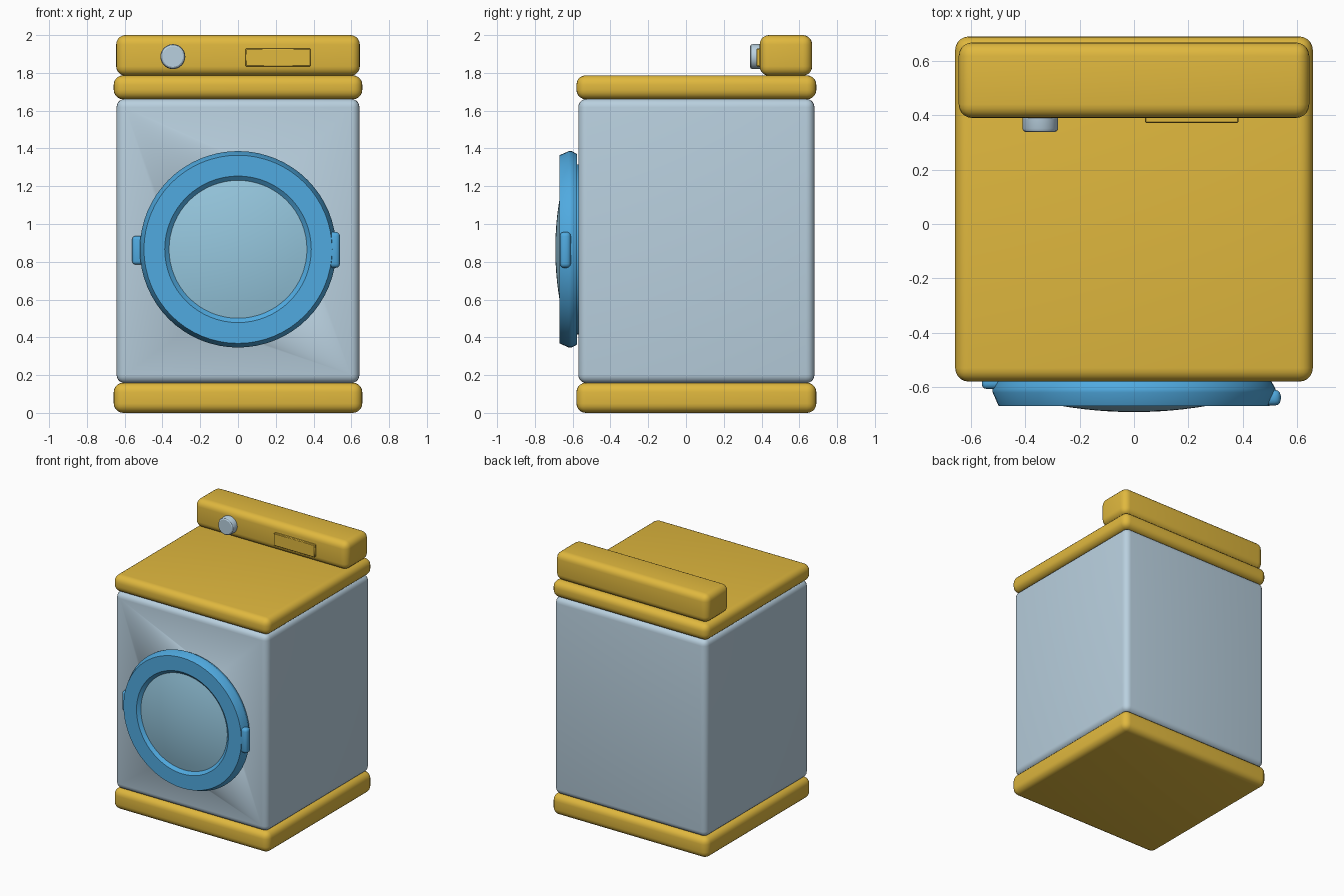
import bpy, bmesh, math
from mathutils import Matrix, Vector

cube = bpy.data.objects.get("Cube")
if cube:
    bpy.data.objects.remove(cube, do_unlink=True)


def material(name, rgb):
    mat = bpy.data.materials.new(name)
    mat.use_nodes = True
    # sRGB bytes to linear values
    color = [((c / 255 + 0.055) / 1.055) ** 2.4 for c in rgb] + [1.0]
    mat.diffuse_color = color
    mat.node_tree.nodes["Principled BSDF"].inputs["Base Color"].default_value = color
    return mat


YELLOW = material("mustard yellow", (224, 184, 62))
PALE = material("pale blue grey", (185, 208, 223))
BLUE = material("bright blue", (80, 170, 224))
GLASS = material("glass blue", (150, 199, 222))


def finish(bm, name, mat, angle=40):
    bmesh.ops.recalc_face_normals(bm, faces=bm.faces)
    mesh = bpy.data.meshes.new(name)
    bm.to_mesh(mesh)
    bm.free()
    obj = bpy.data.objects.new(name, mesh)
    bpy.context.collection.objects.link(obj)
    mesh.materials.append(mat)
    bpy.ops.object.select_all(action="DESELECT")
    obj.select_set(True)
    bpy.context.view_layer.objects.active = obj
    if angle:
        bpy.ops.object.shade_smooth_by_angle(angle=math.radians(angle))
    else:
        bpy.ops.object.shade_smooth()
    return obj


def box_mesh(low, high, radius, segments=5):
    low, high = Vector(low), Vector(high)
    bm = bmesh.new()
    place = Matrix.Translation((low + high) / 2) @ Matrix.Diagonal((*(high - low), 1))
    bmesh.ops.create_cube(bm, size=1, matrix=place)
    bmesh.ops.bevel(bm, geom=bm.edges[:], offset=radius, segments=segments,
                    profile=0.5, affect="EDGES")
    return bm


def rounded_box(name, mat, low, high, radius, segments=5):
    return finish(box_mesh(low, high, radius, segments), name, mat)


def lathe(name, mat, profile, x, z, steps=64, closed=False):
    """Turn (radius, y) points around an axis along y."""
    bm = bmesh.new()
    verts = [bm.verts.new((x + r, y, z)) for r, y in profile]
    edges = [bm.edges.new(pair) for pair in zip(verts, verts[1:])]
    if closed:
        edges.append(bm.edges.new((verts[-1], verts[0])))
    bmesh.ops.spin(bm, geom=verts + edges, cent=(x, 0, z), axis=(0, 1, 0),
                   angle=math.tau, steps=steps, use_merge=True)
    bmesh.ops.remove_doubles(bm, verts=bm.verts, dist=0.0005)
    return finish(bm, name, mat, 30)


DOOR_Z = 0.866

# Cabinet with a round, softly shaded opening in the front
bm = box_mesh((-0.643, -0.57, 0.157), (0.643, 0.68, 1.663), 0.045)
front = min(bm.faces, key=lambda f: f.calc_center_median().y)
border = front.edges[:]
bmesh.ops.delete(bm, geom=[front], context="FACES_ONLY")
turn = Matrix.Translation((0, -0.57, DOOR_Z)) @ Matrix.Rotation(math.pi / 2, 4, "X")
rim = bmesh.ops.create_circle(bm, segments=48, radius=0.45, matrix=turn)["verts"]
rim_edges = list({e for v in rim for e in v.link_edges})
bmesh.ops.bridge_loops(bm, edges=border + rim_edges)
wall = bmesh.ops.extrude_edge_only(bm, edges=rim_edges)["geom"]
inner = [v for v in wall if isinstance(v, bmesh.types.BMVert)]
bmesh.ops.translate(bm, verts=inner, vec=(0, 0.1, 0))
bmesh.ops.contextual_create(bm, geom=[e for e in wall if isinstance(e, bmesh.types.BMEdge)])
finish(bm, "cabinet", PALE, None)

# Base, lid and control panel
rounded_box("base", YELLOW, (-0.658, -0.58, 0), (0.658, 0.69, 0.16), 0.05)
rounded_box("lid", YELLOW, (-0.658, -0.58, 1.66), (0.658, 0.69, 1.787), 0.05)
rounded_box("control_panel", YELLOW, (-0.645, 0.39, 1.785), (0.645, 0.668, 2.0), 0.05)
rounded_box("display_plate", YELLOW, (0.04, 0.372, 1.834), (0.385, 0.42, 1.929), 0.004, 1)

# Dial
lathe("dial", PALE, [(0, 0.42), (0.066, 0.42), (0.066, 0.352), (0.062, 0.343),
                     (0.054, 0.338), (0, 0.338)], -0.345, 1.886, 40)

# Door ring and domed window
lathe("door_ring", BLUE, [(0.45, -0.54), (0.45, -0.578), (0.505, -0.578), (0.52, -0.605),
                          (0.52, -0.62), (0.498, -0.67), (0.388, -0.67), (0.36, -0.645),
                          (0.36, -0.54)], 0, DOOR_Z, closed=True)
dome = [(0.365 * t / 8, -0.692 + 0.042 * (t / 8) ** 2) for t in range(9)]
lathe("door_window", GLASS, dome + [(0.365, -0.56), (0, -0.56)], 0, DOOR_Z)

# Hinge and handle at the sides of the door
rounded_box("door_hinge", BLUE, (-0.56, -0.607, 0.785), (-0.47, -0.56, 0.937), 0.018, 3)
rounded_box("door_handle", BLUE, (0.478, -0.668, 0.768), (0.54, -0.61, 0.958), 0.022, 3)
